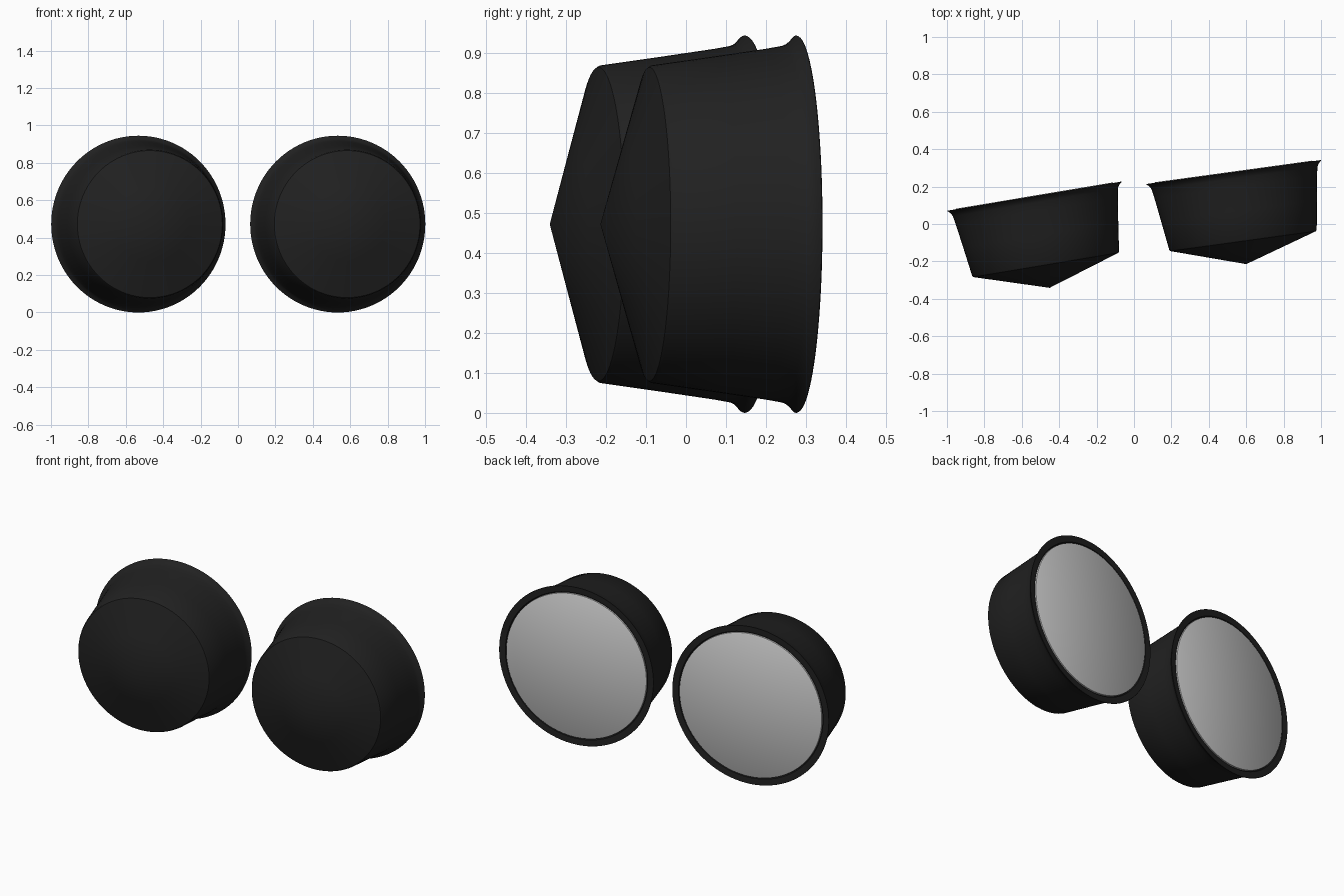
import bpy, bmesh
from math import sin, cos, pi, radians, atan2

if "Cube" in bpy.data.objects:
    bpy.data.objects.remove(bpy.data.objects["Cube"])

SEGMENTS = 96


def lathe(name, profile, close_loop=False):
    """Revolve (radius, y) points around the local y axis."""
    bm = bmesh.new()
    rings = []
    for r, y in profile:
        if r == 0:
            rings.append([bm.verts.new((0, y, 0))])
        else:
            rings.append([bm.verts.new((r * cos(2 * pi * i / SEGMENTS), y,
                                        r * sin(2 * pi * i / SEGMENTS)))
                          for i in range(SEGMENTS)])
    for a, b in zip(rings, rings[1:]):
        for i in range(SEGMENTS):
            j = (i + 1) % SEGMENTS
            if len(a) == 1:
                bm.faces.new((a[0], b[i], b[j]))
            elif len(b) == 1:
                bm.faces.new((a[i], b[0], a[j]))
            else:
                bm.faces.new((a[i], b[i], b[j], a[j]))
    bmesh.ops.recalc_face_normals(bm, faces=bm.faces)
    mesh = bpy.data.meshes.new(name)
    bm.to_mesh(mesh)
    bm.free()
    obj = bpy.data.objects.new(name, mesh)
    bpy.context.collection.objects.link(obj)
    bpy.ops.object.select_all(action='DESELECT')
    bpy.context.view_layer.objects.active = obj
    obj.select_set(True)
    bpy.ops.object.shade_smooth_by_angle(angle=radians(35))
    return obj


black = bpy.data.materials.new("black_plastic")
black.diffuse_color = (0.015, 0.015, 0.015, 1)
black.use_nodes = True
black.node_tree.nodes["Principled BSDF"].inputs["Base Color"].default_value = black.diffuse_color

# Housing: shallow cone front, tapered wall, flared rim, recessed seat for the glass
housing_profile = [
    (0, -0.497), (0.2, -0.434), (0.393, -0.373), (0.398, -0.366),
    (0.42, -0.21), (0.439, -0.08), (0.447, -0.035), (0.452, -0.023),
    (0.462, -0.011), (0.4725, -0.002), (0.471, 0.0),
    (0.435, -0.002), (0.431, -0.012), (0, -0.012),
]
# Glass: thin disc with a softened edge
glass_profile = [(0, -0.01), (0.428, -0.01), (0.428, 0.0), (0.423, 0.003), (0, 0.003)]

# Two mirrors, each turned by its own angle
for side, x, y, turn in (("left", -0.533, 0.149, 9.5), ("right", 0.533, 0.278, 7.8)):
    for part, profile in (("housing", housing_profile), ("glass", glass_profile)):
        obj = lathe(f"{side}_mirror_{part}", profile)
        obj.location = (x, y, 0.4725)
        obj.rotation_euler.z = radians(turn)
        if part == "housing":
            obj.data.materials.append(black)
